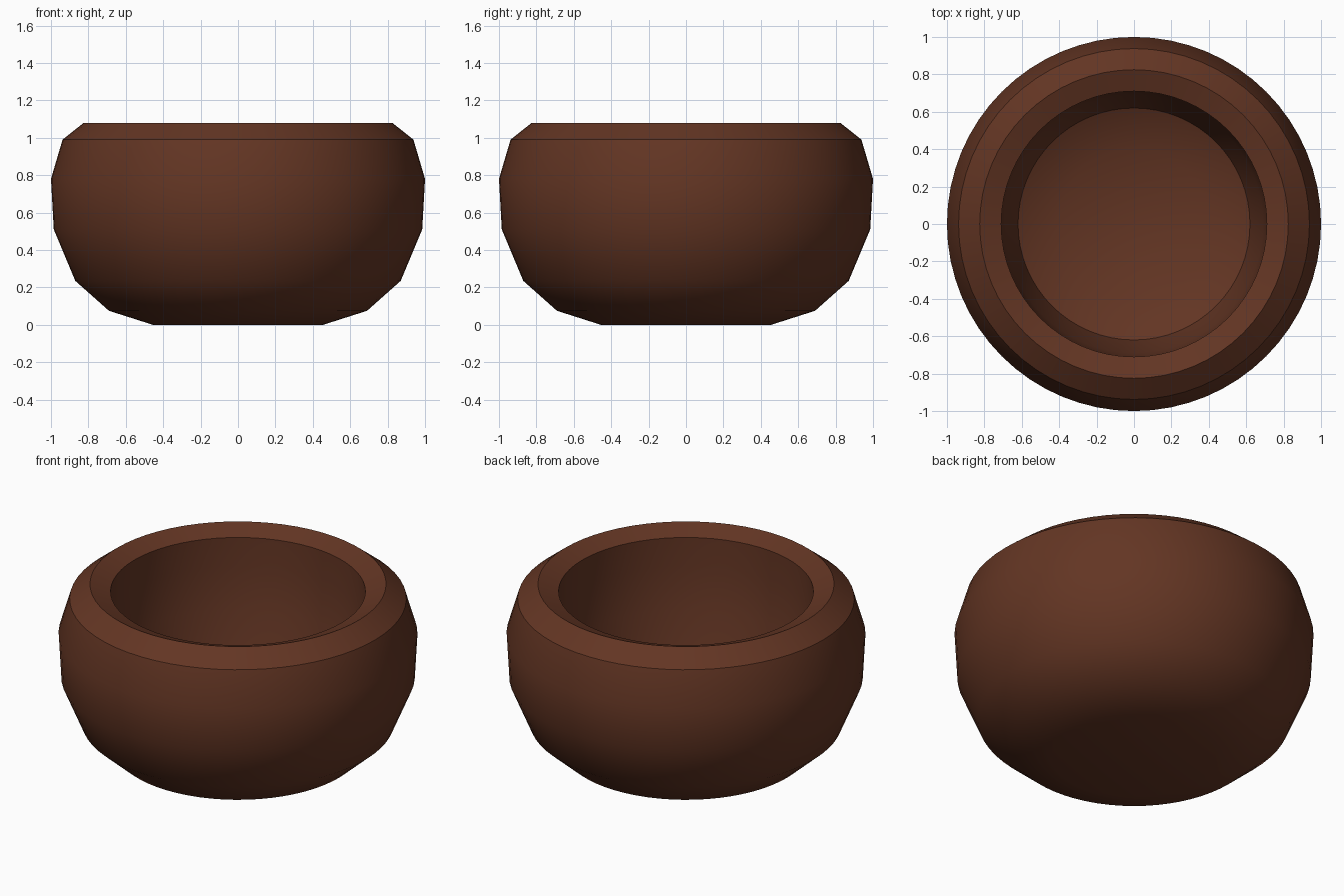
import bpy, bmesh, math

if "Cube" in bpy.data.objects:
    bpy.data.objects.remove(bpy.data.objects["Cube"])

SEGMENTS = 64

# Brown earthenware colour
brown = bpy.data.materials.new("dark_brown")
brown.diffuse_color = (0.125, 0.036, 0.017, 1.0)
brown.use_nodes = True
brown.node_tree.nodes["Principled BSDF"].inputs["Base Color"].default_value = brown.diffuse_color

# Closed profile (radius, height): outer wall from base to rim, then inner wall down
outer = [(0.455, 0.0), (0.69, 0.075), (0.87, 0.235), (0.985, 0.51),
         (1.0, 0.78), (0.938, 0.99), (0.825, 1.08)]
inner = [(0.71, 1.035), (0.71, 0.86), (0.69, 0.60), (0.62, 0.32), (0.40, 0.20)]

bm = bmesh.new()
rings = []
for r, z in outer + inner:
    rings.append([bm.verts.new((r * math.cos(2 * math.pi * i / SEGMENTS),
                                r * math.sin(2 * math.pi * i / SEGMENTS), z))
                  for i in range(SEGMENTS)])

# Walls and rim
for a, b in zip(rings, rings[1:]):
    for i in range(SEGMENTS):
        j = (i + 1) % SEGMENTS
        bm.faces.new((a[i], a[j], b[j], b[i]))

# Underside and inner floor
bm.faces.new(rings[0][::-1])
bm.faces.new(rings[-1])
bmesh.ops.recalc_face_normals(bm, faces=bm.faces)

mesh = bpy.data.meshes.new("bowl")
bm.to_mesh(mesh)
bm.free()
mesh.materials.append(brown)
bowl = bpy.data.objects.new("bowl", mesh)
bpy.context.collection.objects.link(bowl)

# Smooth walls with crisp rim edges
bpy.context.view_layer.objects.active = bowl
bowl.select_set(True)
bpy.ops.object.shade_smooth_by_angle(angle=math.radians(32))
